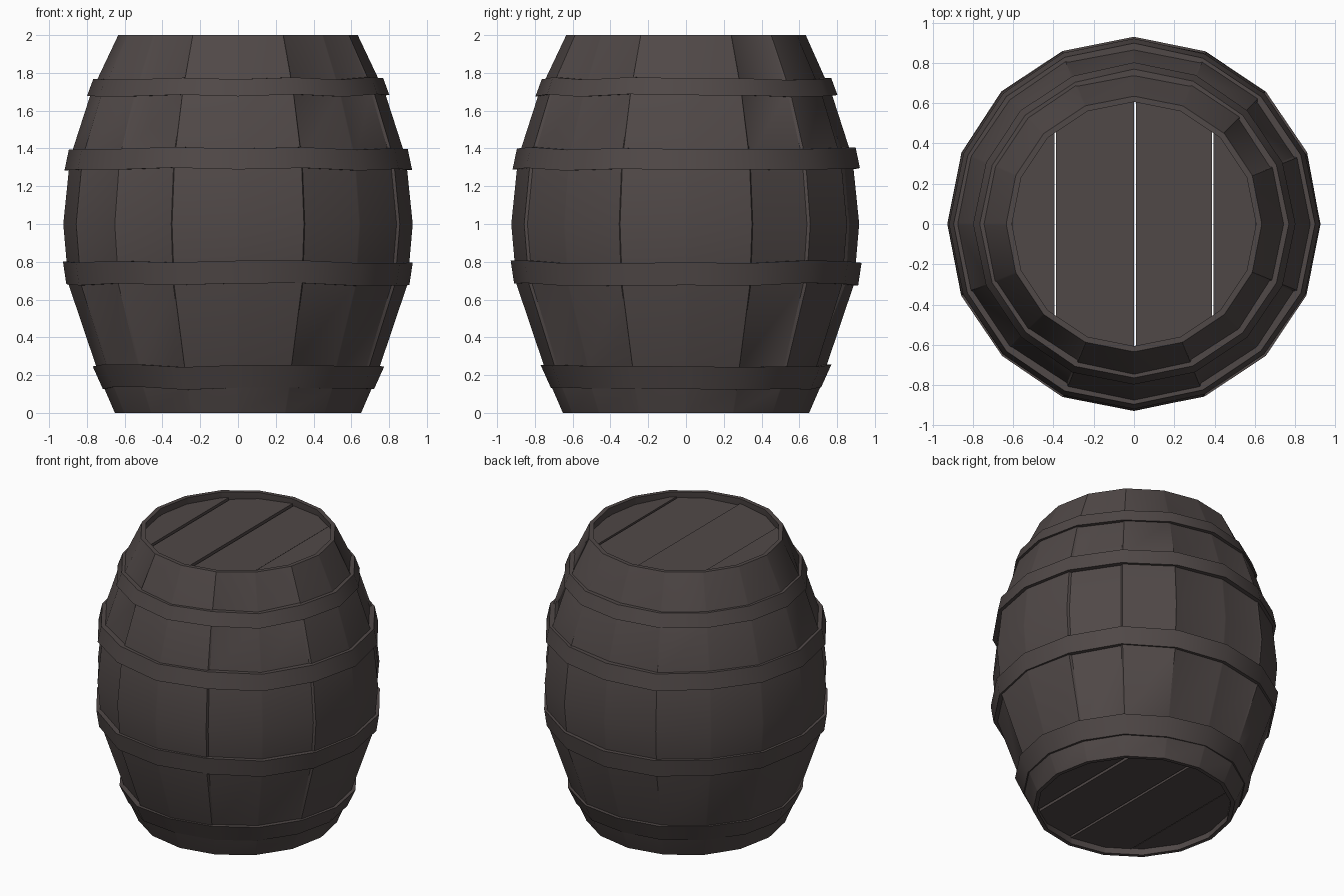
import bpy, bmesh, math, random

if "Cube" in bpy.data.objects:
    bpy.data.objects.remove(bpy.data.objects["Cube"])
random.seed(4)
SIDES = 16

wood = bpy.data.materials.new("dark brown wood")
wood.diffuse_color = (0.080, 0.065, 0.063, 1)
wood.use_nodes = True
wood.node_tree.nodes["Principled BSDF"].inputs["Base Color"].default_value = wood.diffuse_color


def finish(name, bm, angle=38):
    bmesh.ops.recalc_face_normals(bm, faces=bm.faces)
    me = bpy.data.meshes.new(name)
    bm.to_mesh(me)
    bm.free()
    me.materials.append(wood)
    ob = bpy.data.objects.new(name, me)
    bpy.context.collection.objects.link(ob)
    bpy.ops.object.select_all(action='DESELECT')
    ob.select_set(True)
    bpy.context.view_layer.objects.active = ob
    bpy.ops.object.shade_smooth_by_angle(angle=math.radians(angle))
    return ob


def bridge(bm, columns):
    # join neighbouring closed columns into a ring
    for k, a in enumerate(columns):
        b = columns[(k + 1) % len(columns)]
        for j in range(len(a)):
            n = (j + 1) % len(a)
            bm.faces.new((a[j], b[j], b[n], a[n]))


def point(bm, ang, r, z):
    return bm.verts.new((r * math.cos(ang), r * math.sin(ang), z))


# bulging wall of staves, each stave set in or out a little
outer = [(0, .652), (.13, .708), (.25, .752), (.68, .897), (1.0, .925),
         (1.35, .889), (1.7, .776), (2, .634)]
inner = [(2, .605), (1.9, .615), (1.6, .72), (1.0, .85), (.4, .72), (.1, .635), (0, .625)]
bm = bmesh.new()
columns = []
for i in range(SIDES):
    off = random.choice((0, 0, -.014, -.008))
    for s, e in ((0, .006), (1, -.006)):
        ang = (i + s) * math.tau / SIDES + e
        col = [point(bm, ang, r + (off if .2 < z < 1.9 else 0), z) for z, r in outer]
        col += [point(bm, ang, r, z) for z, r in inner]
        columns.append(col)
bridge(bm, columns)
finish("staves", bm)


# four hoops, slightly uneven
def hoop(name, z0, r0, z1, r1):
    bm = bmesh.new()
    columns = []
    for i in range(SIDES):
        ang = i * math.tau / SIDES
        j = random.uniform(-.003, .006)
        dz = random.uniform(-.008, .008)
        columns.append([point(bm, ang, r0 + j, z0 + dz), point(bm, ang, r1 + j, z1 + dz),
                        point(bm, ang, r1 - .05, z1 + dz), point(bm, ang, r0 - .05, z0 + dz)])
    bridge(bm, columns)
    finish(name, bm)


hoop("bottom_hoop", .13, .716, .25, .770)
hoop("lower_middle_hoop", .68, .908, .80, .926)
hoop("upper_middle_hoop", 1.29, .916, 1.40, .893)
hoop("top_hoop", 1.68, .796, 1.77, .763)


# round heads made of parallel boards running front to back
def head(name, z, radius, thick, flip):
    edges = [-radius + .004, -.39, .005, .39, radius - .004]
    bm = bmesh.new()
    for a, b in zip(edges, edges[1:]):
        tilt = random.uniform(-.012, .012)
        a, b = a + .004, b - .004
        rows = []
        for k in range(6):
            x = a + (b - a) * k / 5
            y = math.sqrt(max(radius ** 2 - x * x, .0004))
            h = z + flip * tilt * (k / 2.5 - 1)
            rows.append([bm.verts.new((x, sy * y, h - flip * d))
                         for sy, d in ((-1, 0), (1, 0), (1, thick), (-1, thick))])
        for p, q in zip(rows, rows[1:]):
            for j in range(4):
                n = (j + 1) % 4
                bm.faces.new((p[j], q[j], q[n], p[n]))
        bm.faces.new(rows[0])
        bm.faces.new(rows[-1])
    finish(name, bm, 30)


head("top_head", 1.955, .612, .05, 1)
head("bottom_head", .045, .632, .05, -1)
